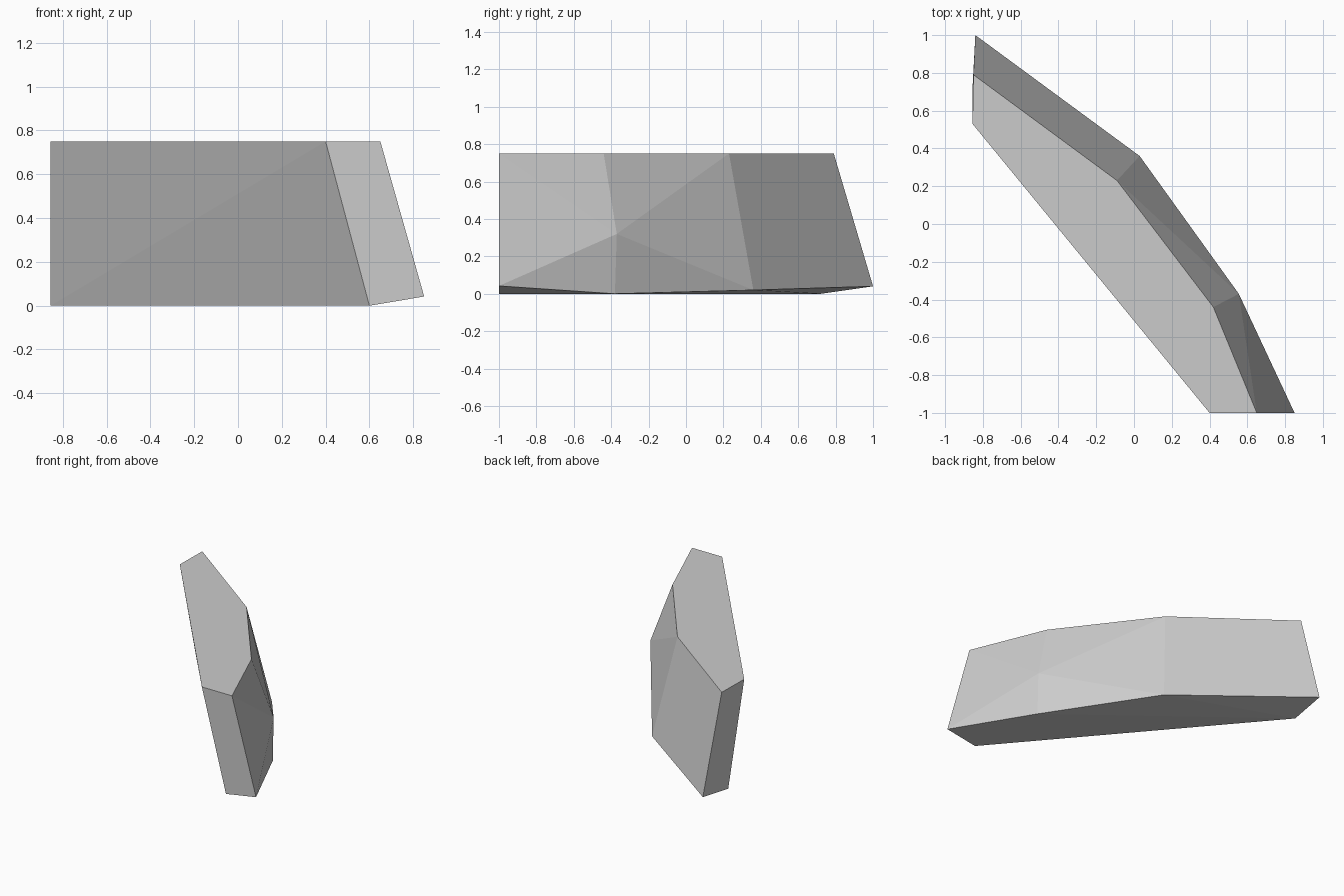
import bpy, bmesh

if "Cube" in bpy.data.objects:
    bpy.data.objects.remove(bpy.data.objects["Cube"])

# Single flat grey
grey = bpy.data.materials.new("light grey")
grey.diffuse_color = (0.6, 0.6, 0.6, 1)
grey.use_nodes = True
grey.node_tree.nodes["Principled BSDF"].inputs["Base Color"].default_value = grey.diffuse_color

# Top rim and base rim, listed in the same order around the slab
TOP = 0.75
top_xy = [(-0.855, 0.53), (-0.85, 0.79), (-0.09, 0.23),
          (0.42, -0.44), (0.65, -1), (0.40, -1)]
base_xyz = [(-0.855, 0.72, 0), (-0.84, 1, 0.04), (0.03, 0.36, 0.02),
            (0.555, -0.38, 0), (0.85, -1, 0.042), (0.60, -1, 0)]

bm = bmesh.new()
top = [bm.verts.new((x, y, TOP)) for x, y in top_xy]
base = [bm.verts.new(p) for p in base_xyz]
knee = bm.verts.new((0.555, -0.37, 0.32))   # bulge on the outer side

# Top cap
bm.faces.new(top)

# Plain side walls: left end, back, right end
for i in (0, 1, 4):
    bm.faces.new((top[i], top[i + 1], base[i + 1], base[i]))

# Long front wall, split along its diagonal
bm.faces.new((top[5], top[0], base[0]))
bm.faces.new((top[5], base[0], base[5]))

# Faceted outer wall fanned around the knee
fan = [top[4], top[3], top[2], base[2], base[3], base[4]]
for a, b in zip(fan, fan[1:] + fan[:1]):
    bm.faces.new((knee, a, b))

# Slightly warped underside
for tri in ((0, 1, 2), (0, 2, 3), (0, 3, 5), (5, 3, 4)):
    bm.faces.new([base[i] for i in tri])

bmesh.ops.recalc_face_normals(bm, faces=bm.faces)
mesh = bpy.data.meshes.new("rock_slab")
bm.to_mesh(mesh)
bm.free()
mesh.materials.append(grey)
slab = bpy.data.objects.new("rock_slab", mesh)
bpy.context.collection.objects.link(slab)
